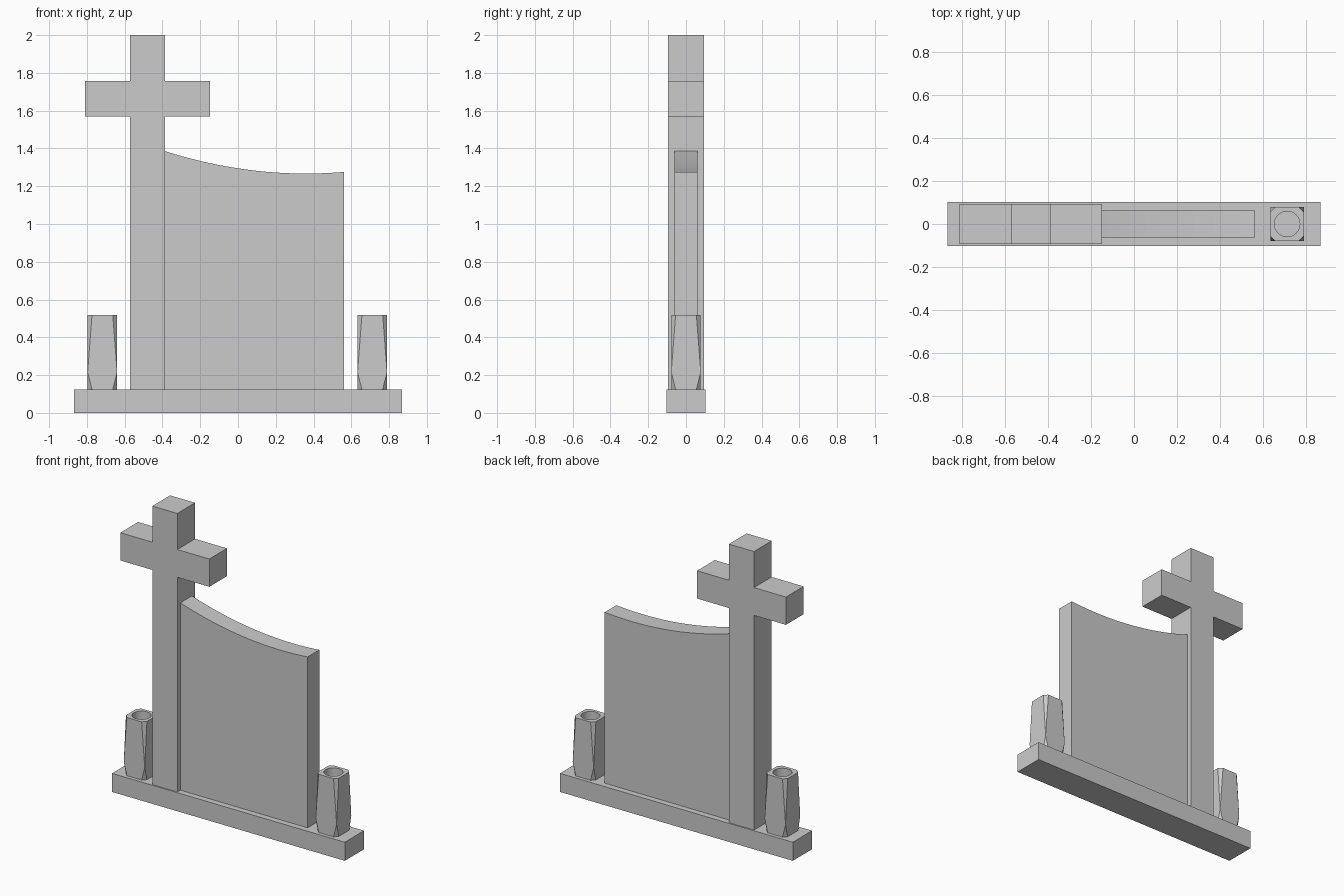
import bpy, bmesh, math

if "Cube" in bpy.data.objects:
    bpy.data.objects.remove(bpy.data.objects["Cube"])


def finish(name, bm):
    bmesh.ops.recalc_face_normals(bm, faces=bm.faces)
    mesh = bpy.data.meshes.new(name)
    bm.to_mesh(mesh)
    bm.free()
    obj = bpy.data.objects.new(name, mesh)
    bpy.context.collection.objects.link(obj)
    return obj


def slab(name, profile, half_depth):
    """Extrude an x-z outline symmetrically along y."""
    bm = bmesh.new()
    face = bm.faces.new([bm.verts.new((x, -half_depth, z)) for x, z in profile])
    ext = bmesh.ops.extrude_face_region(bm, geom=[face], use_keep_orig=True)
    moved = [v for v in ext["geom"] if isinstance(v, bmesh.types.BMVert)]
    bmesh.ops.translate(bm, verts=moved, vec=(0, 2 * half_depth, 0))
    return finish(name, bm)


def select_only(obj):
    bpy.ops.object.select_all(action='DESELECT')
    obj.select_set(True)
    bpy.context.view_layer.objects.active = obj


BASE_TOP = 0.125

# Plinth
slab("plinth", [(-0.867, 0), (0.867, 0), (0.867, BASE_TOP), (-0.867, BASE_TOP)], 0.102)

# Cross: upright and arms as one outline
L, R = -0.572, -0.386
slab("cross", [(L, BASE_TOP), (R, BASE_TOP), (R, 1.57), (-0.148, 1.57),
               (-0.148, 1.757), (R, 1.757), (R, 2.0), (L, 2.0),
               (L, 1.757), (-0.81, 1.757), (-0.81, 1.57), (L, 1.57)], 0.094)

# Headstone panel with a sweeping concave top
X0, X1, N = R, 0.562, 20
top = []
for i in range(N + 1):
    x = X1 + (X0 - X1) * i / N
    top.append((x, 1.267 + 0.213 * (x - 0.36) ** 2))
panel = slab("headstone_panel", [(X0, BASE_TOP), (X1, BASE_TOP)] + top, 0.062)
select_only(panel)
bpy.ops.object.shade_smooth_by_angle(angle=math.radians(30))


# Vases: square at the belly, corners cut away towards top and bottom
def vase(name, cx):
    h, c, z0, z1, zm = 0.078, 0.023, BASE_TOP, 0.517, 0.215
    bm = bmesh.new()
    for sx in (-1, 1):
        for sy in (-1, 1):
            bm.verts.new((sx * h, sy * h, zm))
            for z in (z0, z1):
                bm.verts.new((sx * h, sy * (h - c), z))
                bm.verts.new((sx * (h - c), sy * h, z))
    bmesh.ops.convex_hull(bm, input=bm.verts)
    bmesh.ops.dissolve_limit(bm, angle_limit=math.radians(1),
                             verts=bm.verts, edges=bm.edges)
    obj = finish(name, bm)
    obj.location.x = cx

    # Round flower hole
    bpy.ops.mesh.primitive_cylinder_add(vertices=32, radius=0.059, depth=0.4,
                                        location=(cx, 0, z1))
    cutter = bpy.context.object
    mod = obj.modifiers.new("hole", 'BOOLEAN')
    mod.operation = 'DIFFERENCE'
    mod.solver = 'EXACT'
    mod.object = cutter
    select_only(obj)
    bpy.ops.object.modifier_apply(modifier=mod.name)
    bpy.data.objects.remove(cutter)
    bpy.ops.object.shade_smooth_by_angle(angle=math.radians(12))


vase("vase_left", -0.718)
vase("vase_right", 0.711)
